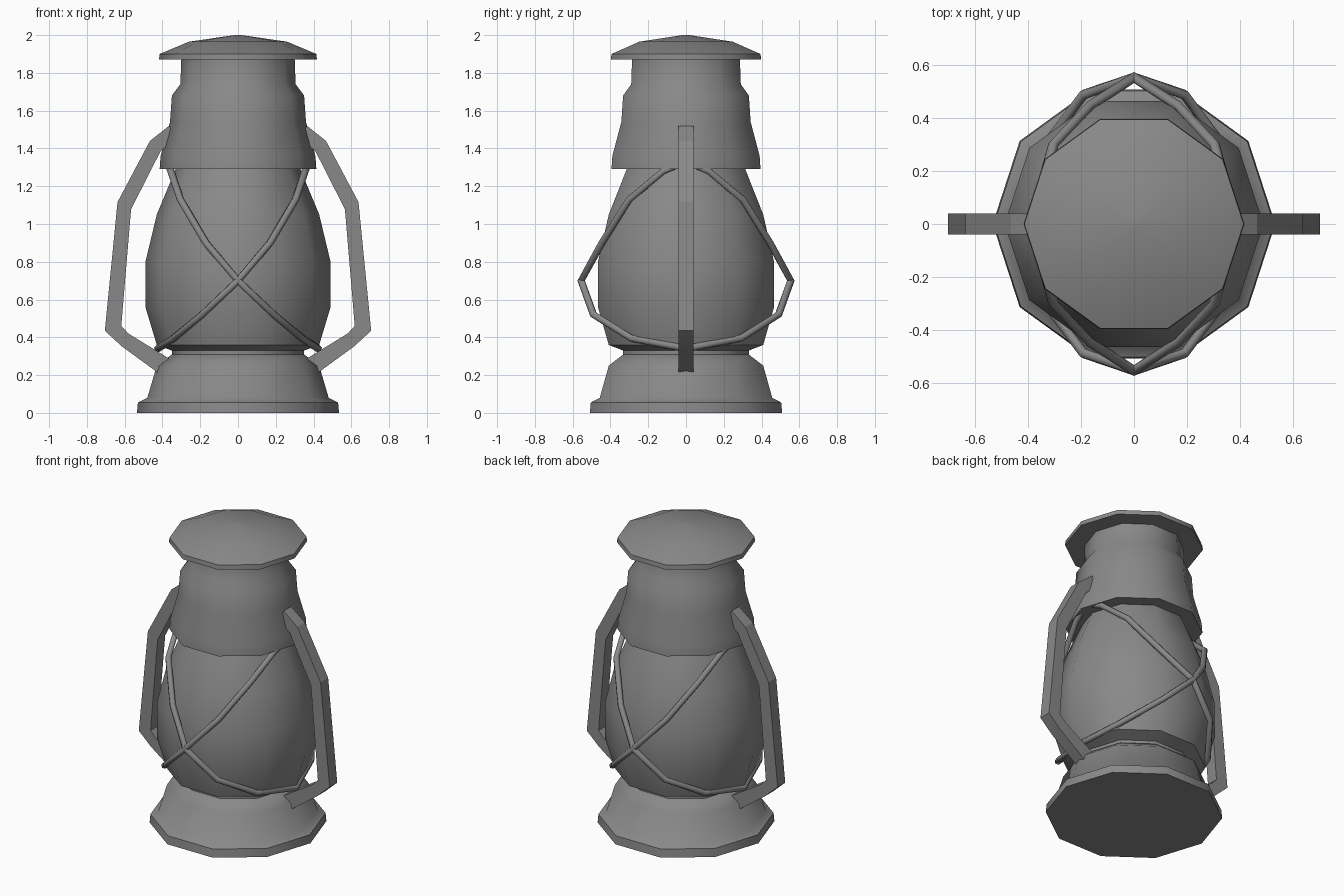
import bpy, bmesh, math
from mathutils import Vector

cube = bpy.data.objects.get("Cube")
if cube:
    bpy.data.objects.remove(cube, do_unlink=True)

GREY = (0.25, 0.25, 0.25, 1)
metal = bpy.data.materials.new("plain grey")
metal.use_nodes = True
metal.diffuse_color = GREY
metal.node_tree.nodes["Principled BSDF"].inputs["Base Color"].default_value = GREY


def finish(bm, name, angle):
    """Turn a bmesh into a shaded object."""
    bmesh.ops.recalc_face_normals(bm, faces=bm.faces)
    mesh = bpy.data.meshes.new(name)
    bm.to_mesh(mesh)
    bm.free()
    mesh.materials.append(metal)
    obj = bpy.data.objects.new(name, mesh)
    bpy.context.collection.objects.link(obj)
    bpy.ops.object.select_all(action='DESELECT')
    obj.select_set(True)
    bpy.context.view_layer.objects.active = obj
    bpy.ops.object.shade_smooth_by_angle(angle=math.radians(angle))
    return obj


def lathe(name, profile):
    """Ten-sided turned part, closed on the axis at both ends."""
    bm = bmesh.new()
    pts = [(0, profile[0][1])] + profile + [(0, profile[-1][1])]
    verts = [bm.verts.new((r, 0, z)) for r, z in pts]
    edges = [bm.edges.new(pair) for pair in zip(verts, verts[1:])]
    bmesh.ops.spin(bm, geom=verts + edges, cent=(0, 0, 0), axis=(0, 0, 1),
                   angle=math.tau, steps=10)
    bmesh.ops.remove_doubles(bm, verts=bm.verts, dist=0.0005)
    return finish(bm, name, 50)


def handle(name, outer, inner, side):
    """Flat strip between an outer and an inner outline."""
    bm = bmesh.new()
    rows = []
    for a, b in zip(outer, inner):
        rows.append([bm.verts.new((side * x, y, z)) for x, z, y in
                     ((*a, -0.04), (*a, 0.04), (*b, 0.04), (*b, -0.04))])
    for p, q in zip(rows, rows[1:]):
        for i in range(4):
            j = (i + 1) % 4
            bm.faces.new((p[i], p[j], q[j], q[i]))
    bm.faces.new(rows[0])
    bm.faces.new(rows[-1])
    return finish(bm, name, 20)


def wire_ring(name, path, side, radius=0.02, sides=6):
    """Closed wire hoop; half the path is given, the rest mirrors in y."""
    pts = path + [(x, -y, z) for x, y, z in path[-2:0:-1]]
    pts = [Vector((side * x, y, z)) for x, y, z in pts]
    centre = sum(pts, Vector()) / len(pts)
    bm = bmesh.new()
    rows = []
    for i, p in enumerate(pts):
        tangent = (pts[(i + 1) % len(pts)] - pts[i - 1]).normalized()
        out = (p - centre)
        out = (out - tangent * out.dot(tangent)).normalized()
        up = tangent.cross(out)
        rows.append([bm.verts.new(p + radius * (out * math.cos(t) + up * math.sin(t)))
                     for t in (math.tau * k / sides for k in range(sides))])
    for i, p in enumerate(rows):
        q = rows[(i + 1) % len(rows)]
        for k in range(sides):
            m = (k + 1) % sides
            bm.faces.new((p[k], p[m], q[m], q[k]))
    return finish(bm, name, 65)


# Turned body parts, bottom to top
lathe("base", [(0.535, 0), (0.53, 0.055), (0.48, 0.08), (0.43, 0.25), (0.335, 0.32)])
lathe("globe", [(0.35, 0.31), (0.35, 0.33), (0.43, 0.36), (0.49, 0.56), (0.49, 0.8),
                (0.43, 1.05), (0.33, 1.29), (0.27, 1.4)])
lathe("collar", [(0.415, 1.29), (0.41, 1.36), (0.36, 1.54), (0.35, 1.68),
                 (0.305, 1.74), (0.3, 1.88)])
lathe("cap", [(0.418, 1.87), (0.415, 1.9), (0.26, 1.965), (0.02, 2.0)])

# Side handles and crossed guard wires, one per side
outer = [(0.365, 1.52), (0.466, 1.44), (0.638, 1.116), (0.705, 0.435),
         (0.615, 0.352), (0.4, 0.195)]
inner = [(0.33, 1.45), (0.41, 1.385), (0.566, 1.078), (0.618, 0.46),
         (0.58, 0.42), (0.36, 0.285)]
hoop = [(-0.375, 0, 1.33), (-0.355, -0.12, 1.28), (-0.305, -0.3, 1.13),
        (-0.17, -0.445, 0.9), (0, -0.555, 0.7), (0.19, -0.49, 0.52),
        (0.34, -0.29, 0.395), (0.425, 0, 0.34)]
for label, side in (("left", 1), ("right", -1)):
    handle(label + "_handle", outer, inner, side)
    wire_ring(label + "_guard_wire", hoop, side)
